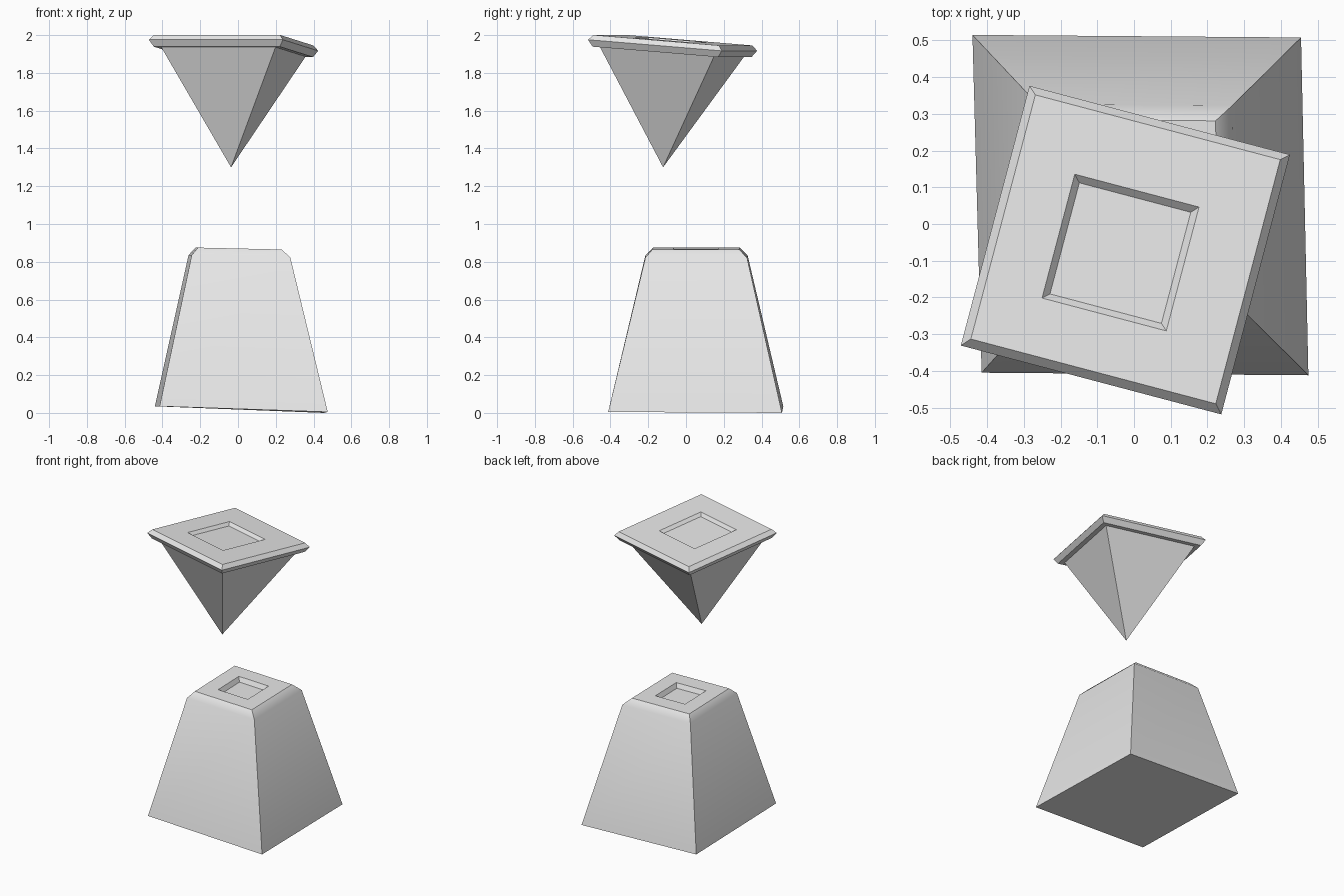
import bpy, bmesh, math
from mathutils import Vector, Matrix

if "Cube" in bpy.data.objects:
    bpy.data.objects.remove(bpy.data.objects["Cube"], do_unlink=True)

grey = bpy.data.materials.new("light grey")
grey.use_nodes = True
colour = (0.8, 0.8, 0.8, 1)
grey.diffuse_color = colour
grey.node_tree.nodes["Principled BSDF"].inputs["Base Color"].default_value = colour


def square(half, z, cx=0, cy=0):
    """Square loop, counter-clockwise from the front left corner."""
    return [(cx + sx * half, cy + sy * half, z)
            for sx, sy in ((-1, -1), (1, -1), (1, 1), (-1, 1))]


def shrink(loop, factor, drop=0):
    """Scale a loop about its centre and lower it."""
    pts = [Vector(p) for p in loop]
    mid = sum(pts, Vector()) / len(pts)
    return [mid + (p - mid) * factor - Vector((0, 0, drop)) for p in pts]


def stack(name, loops, matrix=Matrix(), apex=None):
    """Skin four-sided loops from bottom to top, capped at both ends."""
    bm = bmesh.new()
    rings = [[bm.verts.new(matrix @ Vector(p)) for p in loop] for loop in loops]
    for low, high in zip(rings, rings[1:]):
        for i in range(4):
            j = (i + 1) % 4
            bm.faces.new((low[i], low[j], high[j], high[i]))
    bm.faces.new(rings[-1])
    if apex is None:
        bm.faces.new(rings[0][::-1])
    else:
        tip = bm.verts.new(matrix @ Vector(apex))
        for i in range(4):
            bm.faces.new((rings[0][(i + 1) % 4], rings[0][i], tip))
    bmesh.ops.recalc_face_normals(bm, faces=bm.faces)
    mesh = bpy.data.meshes.new(name)
    bm.to_mesh(mesh)
    bm.free()
    mesh.materials.append(grey)
    obj = bpy.data.objects.new(name, mesh)
    bpy.context.collection.objects.link(obj)
    bpy.ops.object.select_all(action='DESELECT')
    obj.select_set(True)
    bpy.context.view_layer.objects.active = obj
    bpy.ops.object.shade_smooth_by_angle(angle=math.radians(40))
    return obj


# Pedestal: slightly skewed tapered block, chamfered rim, square recess on top
foot = [(-0.415, -0.405, 0.035), (0.475, -0.412, 0.005),
        (0.455, 0.508, 0.0), (-0.44, 0.515, 0.035)]
shoulder = [(-0.245, -0.215, 0.835), (0.277, -0.215, 0.822),
            (0.268, 0.323, 0.822), (-0.262, 0.326, 0.835)]
rim = [(-0.212, -0.175, 0.875), (0.232, -0.178, 0.865),
       (0.222, 0.281, 0.865), (-0.225, 0.285, 0.875)]
stack("pedestal", [foot, shoulder, rim, shrink(rim, 0.52), shrink(rim, 0.45, 0.03)])

# Floating top: turned and tipped towards the back
pose = (Matrix.Translation((-0.023, -0.069, 1.973))
        @ Matrix.Rotation(math.radians(-14.8), 4, 'Z')
        @ Matrix.Rotation(math.radians(-4.6), 4, 'X'))

# Slab with bevelled edges and a shallow square recess
stack("floating_slab", [square(0.345, -0.062), square(0.367, -0.027), square(0.345, 0),
                        square(0.175, 0, -0.011, -0.012),
                        square(0.157, -0.02, -0.011, -0.012)], pose)

# Inverted pyramid under the slab
stack("inverted_pyramid", [square(0.314, -0.06)], pose, apex=(0, 0, -0.675))
